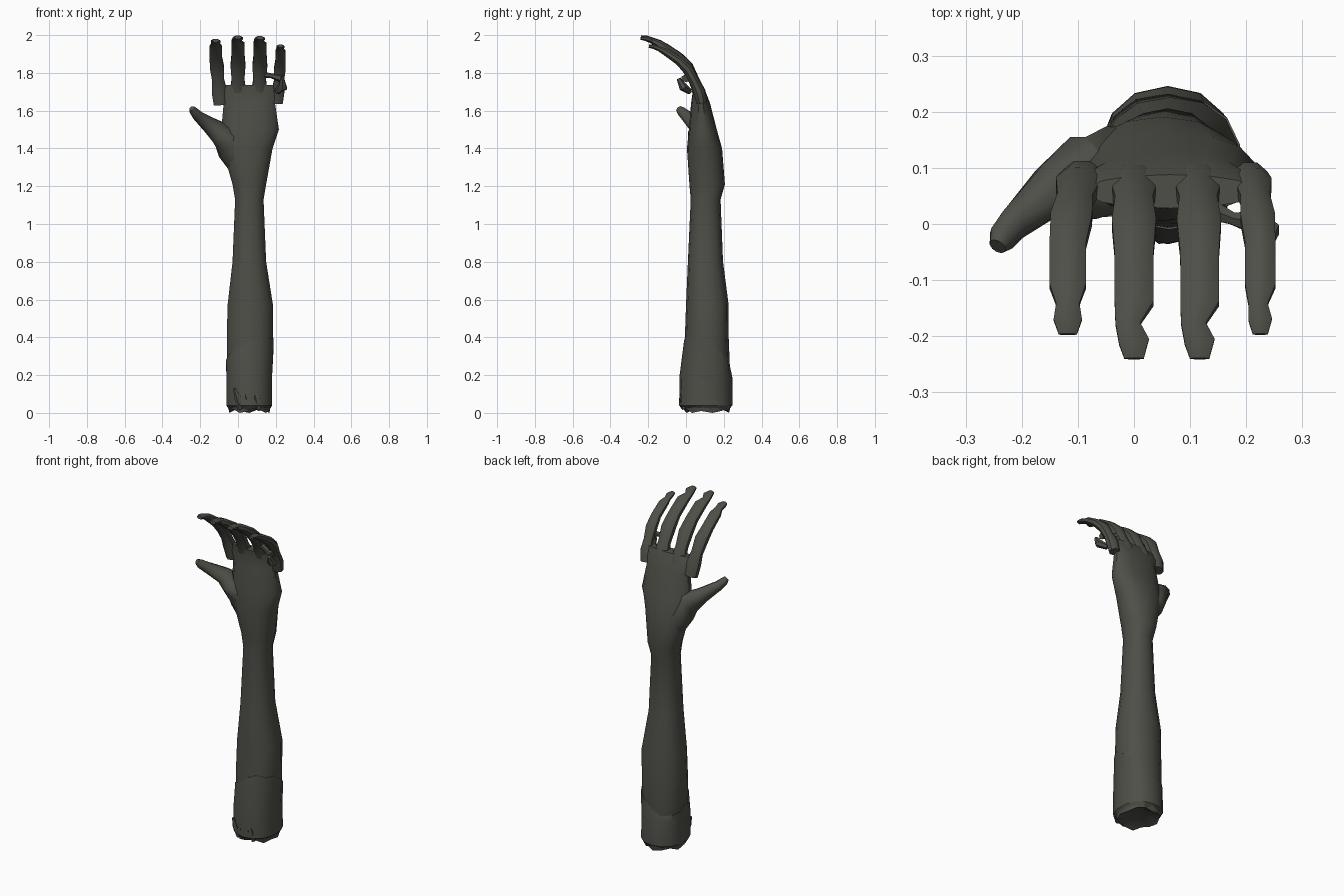
import bpy, bmesh, math, random
from mathutils import Vector

random.seed(4)
skin = bpy.data.materials.new("dark_grey_skin")
skin.diffuse_color = (0.078, 0.078, 0.066, 1)


def loft(rings, name, caps=True, angle=45):
    """Skin a list of equal-length point rings."""
    bm = bmesh.new()
    vs = [[bm.verts.new(p) for p in r] for r in rings]
    n = len(vs[0])
    for a, b in zip(vs, vs[1:]):
        for i in range(n):
            j = (i + 1) % n
            bm.faces.new((a[i], a[j], b[j], b[i]))
    if caps:
        for ring in (vs[0], vs[-1]):
            c = bm.verts.new(sum((v.co for v in ring), Vector()) / n)
            for i in range(n):
                bm.faces.new((ring[i], ring[(i + 1) % n], c))
    bmesh.ops.recalc_face_normals(bm, faces=bm.faces)
    me = bpy.data.meshes.new(name)
    bm.to_mesh(me)
    bm.free()
    me.materials.append(skin)
    me.shade_smooth()
    me.set_sharp_from_angle(angle=math.radians(angle))
    bpy.context.collection.objects.link(bpy.data.objects.new(name, me))


def section(z, x, y, rx, ry, grow=0.0, n=14):
    """Slightly squared horizontal section around a centre."""
    out = []
    for i in range(n):
        a = 2 * math.pi * (i + 0.5) / n
        c, s = math.cos(a), math.sin(a)
        out.append(Vector((x + math.copysign(abs(c) ** 0.9, c) * (rx + grow),
                           y + math.copysign(abs(s) ** 0.9, s) * (ry + grow), z)))
    return out


def tube(points, name, side=(1, 0, 0), n=8):
    """Loft along x, y, z points with half width and half thickness."""
    pos = [Vector(p[:3]) for p in points]
    rings = []
    for i, p in enumerate(points):
        t = (pos[min(i + 1, len(pos) - 1)] - pos[max(i - 1, 0)]).normalized()
        u = Vector(side)
        u = (u - t * u.dot(t)).normalized()
        v = t.cross(u)
        angles = [2 * math.pi * (k + 0.5) / n for k in range(n)]
        rings.append([pos[i] + u * p[3] * 1.04 * math.cos(a)
                      + v * p[4] * 1.04 * math.sin(a) for a in angles])
    loft(rings, name)


# forearm, wrist and palm as one loft: z, centre x, y, half sizes x, y
arm = [
    (0.05, 0.06, 0.11, 0.12, 0.13),
    (0.40, 0.063, 0.11, 0.125, 0.116),
    (0.57, 0.065, 0.113, 0.123, 0.113),
    (0.80, 0.06, 0.103, 0.091, 0.093),
    (1.13, 0.06, 0.104, 0.077, 0.079),
    (1.21, 0.06, 0.112, 0.091, 0.094),
    (1.40, 0.05, 0.098, 0.136, 0.093),
    (1.50, 0.064, 0.089, 0.156, 0.074),
    (1.64, 0.06, 0.077, 0.139, 0.05),
    (1.69, 0.06, 0.071, 0.165, 0.037),
    (1.735, 0.065, 0.058, 0.15, 0.03),
]
# ragged cut end
jag = section(0, *arm[0][1:], grow=-0.012)
for i, p in enumerate(jag):
    p.z = (i % 3) * 0.01
cut = section(0.03, *arm[0][1:], grow=-0.06)
loft([cut, jag] + [section(*a) for a in arm], "forearm_and_palm")

# thin torn wrap on the lower forearm, high at the right front, low at the back left
base, top = (0.06, 0.105, 0.12, 0.137), arm[1][1:]
under = section(0.02, *base, grow=-0.012)
upper = section(0.4, *top, grow=0.004)
tuck = section(0.4, *top, grow=-0.02)
for i, (b, u, t) in enumerate(zip(under, upper, tuck)):
    b.z += random.uniform(-0.012, 0.012)
    a = 2 * math.pi * (i + 0.5) / len(upper)
    u.z = 0.32 + 0.09 * math.cos(a + 0.8) + random.uniform(-0.015, 0.01)
    t.z = u.z - 0.005
loft([under, section(0.04, *base, grow=0.004), section(0.19, *base, grow=0.003),
      upper, tuck], "torn_wrap", False, 30)

# ragged shreds at the cut end
for k in range(3):
    x = 0.05 * k
    tube([(x - 0.02, -0.02, 0.13, 0.006, 0.004), (x, -0.024, 0.08, 0.018, 0.012),
          (x + 0.01, -0.01, 0.02, 0.012, 0.01)], "shred_%d" % k, n=5)

# shared finger path: y, z, half width, half thickness
finger = [
    (0.085, 1.63, 0.04, 0.032),
    (0.07, 1.70, 0.045, 0.035),
    (0.04, 1.765, 0.035, 0.029),
    (0.0, 1.84, 0.041, 0.032),
    (-0.055, 1.895, 0.036, 0.027),
    (-0.14, 1.953, 0.036, 0.022),
    (-0.178, 1.972, 0.023, 0.016),
    (-0.21, 1.984, 0.028, 0.014),
    (-0.24, 1.988, 0.018, 0.01),
]
# name, knuckle x, tip x, reach, height, width, nail notch shift
for name, x0, x1, reach, high, wide, notch in (
        ("index_finger", -0.092, -0.118, 0.86, 0.94, 0.94, 0.0),
        ("middle_finger", 0.0, 0.0, 1.0, 1.0, 1.0, -0.011),
        ("ring_finger", 0.112, 0.117, 1.0, 0.99, 1.0, -0.011),
        ("little_finger", 0.207, 0.225, 0.86, 0.84, 0.78, -0.004)):
    pts = []
    for i, (y, z, w, t) in enumerate(finger):
        x = x0 + (x1 - x0) * min(1, i / 4) + (notch if i == 6 else 0)
        pts.append((x, 0.07 + (y - 0.07) * reach, 1.70 + (z - 1.70) * high,
                    w * wide, t * (0.5 + wide / 2)))
    tube(pts, name)

# strand and flap of skin between ring and little fingers
tube([(0.125, 0.03, 1.79, 0.022, 0.018), (0.175, 0.01, 1.785, 0.012, 0.012),
      (0.23, 0.0, 1.77, 0.026, 0.02)], "skin_strand", (0, 1, 0), 6)
tube([(0.205, 0.02, 1.70, 0.015, 0.015), (0.236, -0.015, 1.725, 0.026, 0.022),
      (0.235, -0.04, 1.77, 0.01, 0.01)], "little_finger_flap", n=6)

# thumb with its fleshy base
tube([(0.03, 0.10, 1.31, 0.075, 0.07), (-0.03, 0.095, 1.405, 0.085, 0.075),
      (-0.09, 0.082, 1.48, 0.075, 0.06), (-0.145, 0.062, 1.52, 0.046, 0.044),
      (-0.215, 0.0, 1.575, 0.03, 0.027), (-0.235, -0.025, 1.598, 0.026, 0.022),
      (-0.243, -0.04, 1.612, 0.016, 0.014)], "thumb", (1, 0, -1), 10)
